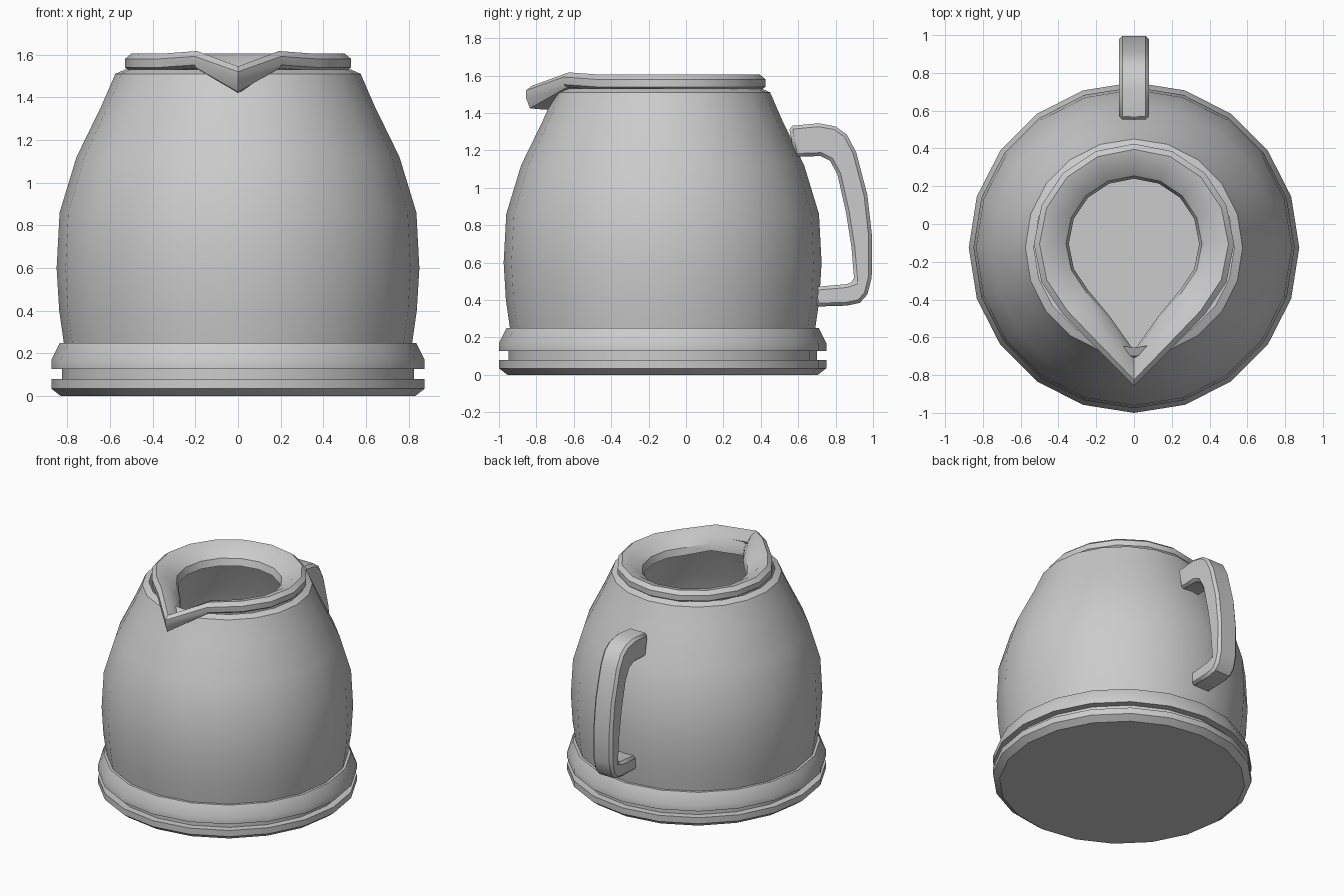
import bpy, bmesh
from math import sin, cos, pi, radians

if "Cube" in bpy.data.objects:
    bpy.data.objects.remove(bpy.data.objects["Cube"])

CY = -0.125  # centre of the pot along y


def finish(name, bm, angle=30):
    bmesh.ops.recalc_face_normals(bm, faces=bm.faces[:])
    me = bpy.data.meshes.new(name)
    bm.to_mesh(me)
    bm.free()
    ob = bpy.data.objects.new(name, me)
    bpy.context.collection.objects.link(ob)
    bpy.ops.object.select_all(action='DESELECT')
    bpy.context.view_layer.objects.active = ob
    ob.select_set(True)
    bpy.ops.object.shade_smooth_by_angle(angle=radians(angle))
    return ob


def loft(name, rings, loop=False, caps=False):
    """Skin a list of equal-length point rings."""
    bm = bmesh.new()
    vs = [[bm.verts.new(p) for p in r] for r in rings]
    n = len(vs[0])
    pairs = list(zip(vs, vs[1:])) + ([(vs[-1], vs[0])] if loop else [])
    for a, b in pairs:
        for i in range(n):
            j = (i + 1) % n
            bm.faces.new((a[i], a[j], b[j], b[i]))
    if caps:
        bm.faces.new(vs[0])
        bm.faces.new(vs[-1])
    return finish(name, bm)


def circle(r, z, n=20):
    return [(r * cos(2 * pi * i / n), CY + r * sin(2 * pi * i / n), z)
            for i in range(n)]


# Grooved base
loft("base", [circle(r, z) for r, z in [
    (0.83, 0), (0.875, 0.035), (0.875, 0.08), (0.825, 0.08), (0.825, 0.127),
    (0.875, 0.127), (0.875, 0.17), (0.835, 0.25), (0.80, 0.25)]], caps=True)

# Bulging pot body, open at the top
loft("body", [circle(r, z) for r, z in [
    (0.815, 0.24), (0.838, 0.40), (0.85, 0.60), (0.836, 0.86),
    (0.757, 1.12), (0.64, 1.36), (0.575, 1.51), (0.53, 1.53)]])


# Teardrop rim: 16-sided ring whose front vertices are pulled into a spout
def teardrop(r, z, dip=-0.06, n=16):
    pull = {n // 2: (-0.22, dip), n // 2 - 1: (-0.06, 0.012),
            n // 2 + 1: (-0.06, 0.012)}
    pts = []
    for k in range(n):
        a = 2 * pi * k / n
        dy, dz = pull.get(k, (0, 0))
        pts.append((r * sin(a), -0.105 + r * cos(a) + dy, z + dz))
    return pts


loft("spout_rim", [teardrop(*p) for p in [
    (0.455, 1.52, -0.10), (0.51, 1.525, -0.10), (0.53, 1.54), (0.53, 1.58),
    (0.50, 1.605), (0.44, 1.59), (0.36, 1.53), (0.345, 1.48)]], loop=True)

# Handle: side outline extruded across x, with chamfered edges
outline = [
    (0.55, 1.33), (0.71, 1.345), (0.80, 1.328), (0.86, 1.285), (0.91, 1.19),
    (0.97, 0.96), (0.995, 0.74), (0.993, 0.52), (0.97, 0.43), (0.93, 0.385),
    (0.86, 0.37), (0.69, 0.365), (0.69, 0.47), (0.86, 0.485), (0.90, 0.50),
    (0.885, 0.68), (0.855, 0.87), (0.81, 1.07), (0.77, 1.145), (0.72, 1.17),
    (0.58, 1.165)]
handle = loft("handle", [[(x, y, z) for y, z in outline]
                         for x in (-0.08, 0.08)], caps=True)
bev = handle.modifiers.new("chamfer", 'BEVEL')
bev.width = 0.018
bev.segments = 1
bev.limit_method = 'ANGLE'
bev.angle_limit = radians(60)
